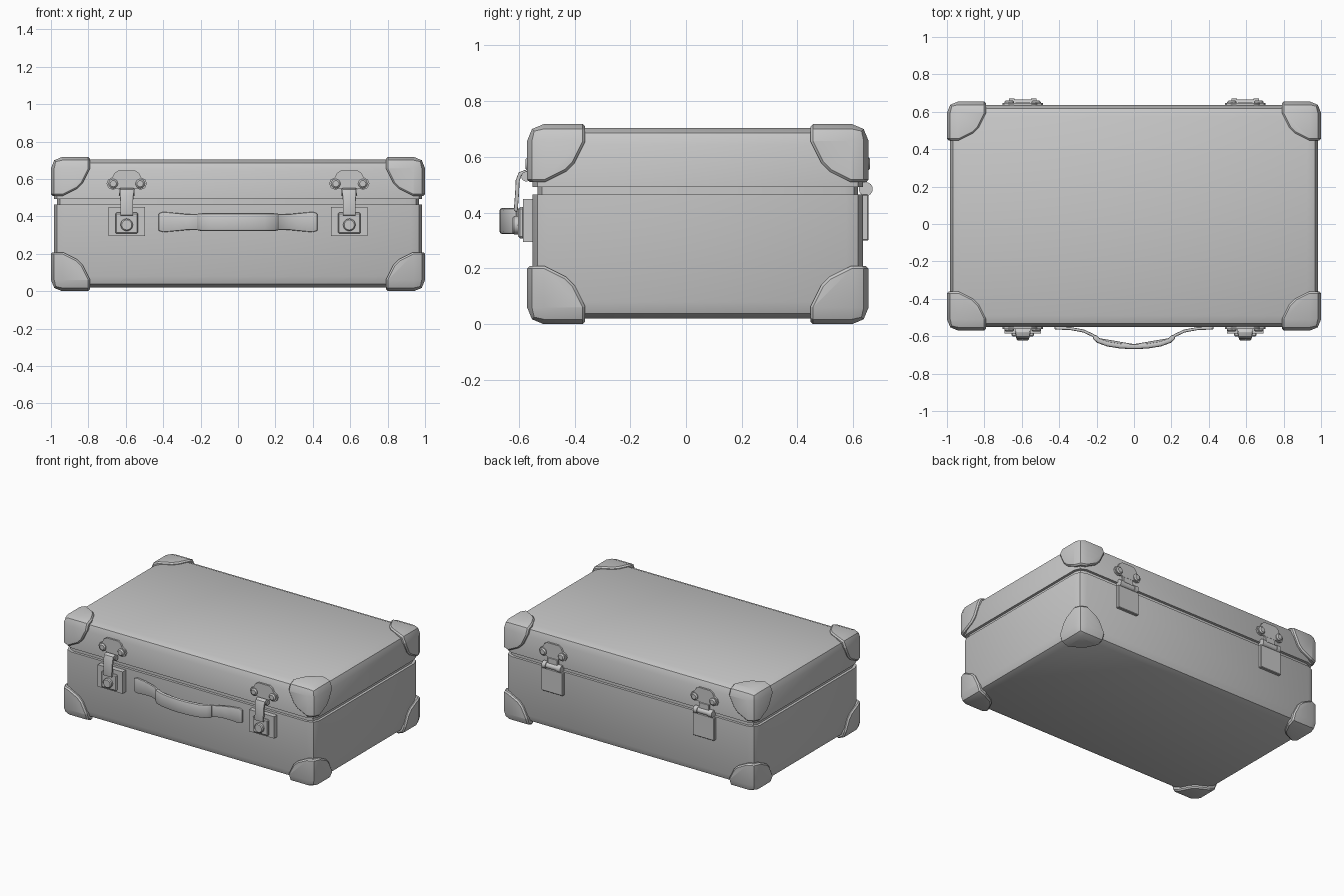
import bpy, bmesh, math
from mathutils import Vector, Matrix

if "Cube" in bpy.data.objects:
    bpy.data.objects.remove(bpy.data.objects["Cube"], do_unlink=True)

grey = bpy.data.materials.new("plain grey")
grey.use_nodes = True
grey.diffuse_color = (0.58, 0.58, 0.58, 1)
grey.node_tree.nodes["Principled BSDF"].inputs["Base Color"].default_value = (0.58, 0.58, 0.58, 1)
parts = []


def finish(bm, name):
    """Turn a bmesh into a named, coloured object."""
    bmesh.ops.recalc_face_normals(bm, faces=bm.faces)
    mesh = bpy.data.meshes.new(name)
    bm.to_mesh(mesh)
    bm.free()
    mesh.materials.append(grey)
    obj = bpy.data.objects.new(name, mesh)
    bpy.context.collection.objects.link(obj)
    parts.append(obj)
    return obj


def soften(bm, width, angle=50, segments=1):
    """Bevel every edge sharper than the angle."""
    bmesh.ops.recalc_face_normals(bm, faces=bm.faces)
    edges = [e for e in bm.edges if len(e.link_faces) == 2
             and e.calc_face_angle(0) > math.radians(angle)]
    bmesh.ops.bevel(bm, geom=edges, offset=width, segments=segments, profile=0.5,
                    affect='EDGES', clamp_overlap=True)


def box(name, lo, hi, bevel=0.0, segments=1, cuts=(), rim=0.0):
    """Bevelled box, clipped by planes given as (point, outward normal)."""
    lo, hi = Vector(lo), Vector(hi)
    bm = bmesh.new()
    bmesh.ops.create_cube(bm, size=1)
    for v in bm.verts:
        v.co = Vector((lo[i] + (v.co[i] + 0.5) * (hi[i] - lo[i]) for i in range(3)))
    if bevel:
        soften(bm, bevel, segments=segments)
    for point, normal in cuts:
        bmesh.ops.bisect_plane(bm, geom=bm.verts[:] + bm.edges[:] + bm.faces[:], dist=1e-5,
                               plane_co=point, plane_no=normal, clear_outer=True)
        bmesh.ops.holes_fill(bm, edges=[e for e in bm.edges if e.is_boundary], sides=0)
    if rim:
        soften(bm, rim)
    return finish(bm, name)


def cylinder(name, centre, radius, length, axis, sides=16, bevel=0.0):
    bm = bmesh.new()
    turn = Matrix.Rotation(math.pi / 2, 4, 'X' if axis == 'y' else 'Y')
    bmesh.ops.create_cone(bm, cap_ends=True, segments=sides, radius1=radius, radius2=radius,
                          depth=length, matrix=Matrix.Translation(centre) @ turn)
    if bevel:
        soften(bm, bevel)
    return finish(bm, name)


def plate(name, half, cx, y0, y1):
    """Symmetric outline in x and z, extruded along y."""
    outline = half + [(-x, z) for x, z in reversed(half)]
    bm = bmesh.new()
    face = bm.faces.new([bm.verts.new((cx + x, y0, z)) for x, z in outline])
    new = bmesh.ops.extrude_face_region(bm, geom=[face])["geom"]
    bmesh.ops.translate(bm, vec=(0, y1 - y0, 0),
                        verts=[v for v in new if isinstance(v, bmesh.types.BMVert)])
    return finish(bm, name)


def ribbon(name, path, thick, place, bevel):
    """Strap along (u, y, half width) points; place maps (u, y, w) to space."""
    bm = bmesh.new()
    rings = []
    for i, (u, y, w) in enumerate(path):
        a, b = path[max(i - 1, 0)], path[min(i + 1, len(path) - 1)]
        t = Vector((b[0] - a[0], b[1] - a[1])).normalized() * thick / 2
        rings.append([bm.verts.new(place(u - t.y * s, y + t.x * s, w * k))
                      for s, k in ((-1, -1), (1, -1), (1, 1), (-1, 1))])
    for r, q in zip(rings, rings[1:]):
        for j in range(4):
            k = (j + 1) % 4
            bm.faces.new((r[j], r[k], q[k], q[j]))
    bm.faces.new(rings[0])
    bm.faces.new(rings[-1])
    soften(bm, bevel, segments=2)
    return finish(bm, name)


# Case: base, lid and the recessed lip between them
lo, hi = (-0.985, -0.55, 0.02), (0.985, 0.635, 0.704)
box("case_base", lo, hi, 0.06, 2, [((0, 0, 0.465), (0, 0, 1))])
box("case_lid", lo, hi, 0.06, 2, [((0, 0, 0.492), (0, 0, -1))])
inset = 0.018
box("seam_lip", [c + inset for c in lo], [c - inset for c in hi], 0.05, 2,
    [((0, 0, 0.52), (0, 0, 1)), ((0, 0, 0.44), (0, 0, -1))])

# Eight corner guards, clipped from a slightly larger shell
lo, hi = Vector((-1, -0.57, 0)), Vector((1, 0.655, 0.718))
for sx, xname in ((-1, "right"), (1, "left")):
    for sy, yname in ((-1, "front"), (1, "back")):
        for sz, zname in ((-1, "lower"), (1, "upper")):
            sign = (sx, sy, sz)
            corner = Vector((hi[i] if sign[i] > 0 else lo[i] for i in range(3)))
            cuts = []

            def clip(weights, reach):
                n = Vector((-sign[i] * weights[i] for i in range(3)))
                cuts.append((corner + n * (reach / n.length_squared), n.normalized()))

            for a in range(3):
                b = (a + 1) % 3
                for wa, wb, reach in ((1, 0, 0.208), (1, 1, 0.31), (2, 1, 0.48), (1, 2, 0.48)):
                    w = [0, 0, 0]
                    w[a], w[b] = wa, wb
                    clip(w, reach)
            box(f"corner_guard_{zname}_{yname}_{xname}", lo, hi, 0.06, 2, cuts, rim=0.009)

# Carrying handle: strap with a thicker grip
half_strap = [(0.425, -0.556, 0.046), (0.40, -0.557, 0.054), (0.34, -0.559, 0.049),
              (0.27, -0.572, 0.042), (0.22, -0.595, 0.042), (0.19, -0.618, 0.042)]
half_grip = [(0.215, -0.60, 0.046), (0.19, -0.623, 0.047), (0.14, -0.641, 0.047),
             (0.07, -0.652, 0.047)]


def mirrored(half, middle=()):
    return [(-x, y, w) for x, y, w in half] + list(middle) + half[::-1]


def along_x(u, y, w):
    return (u, y, 0.37 + w)


ribbon("handle_strap", mirrored(half_strap, [(0, -0.65, 0.042)]), 0.016, along_x, 0.006)
ribbon("handle_grip", mirrored(half_grip, [(0, -0.655, 0.047)]), 0.028, along_x, 0.01)

# Winged mounting plate shared by latches and hinges
wings = [(0.03, 0.535), (0.05, 0.55), (0.075, 0.542), (0.098, 0.552), (0.108, 0.575),
         (0.1, 0.596), (0.078, 0.608), (0.066, 0.632), (0.045, 0.646)]

for side, cx in (("right", -0.595), ("left", 0.595)):
    for face, y, s in (("latch", -0.55, -1), ("hinge", 0.635, 1)):
        plate(f"{face}_wing_plate_{side}", wings, cx, y - s * 0.01, y + s * 0.012)
        for k in (-1, 1):
            cylinder(f"{face}_screw_{side}", (cx + k * 0.072, y + s * 0.014, 0.575),
                     0.025, 0.024, 'y', bevel=0.008)

    # Front latch: base plate, lock block, button, hook and pivot
    box(f"latch_base_{side}", (cx - 0.098, -0.585, 0.295), (cx + 0.098, -0.54, 0.45))
    box(f"latch_block_{side}", (cx - 0.06, -0.602, 0.308), (cx + 0.06, -0.58, 0.42), 0.006)
    cylinder(f"latch_button_{side}", (cx, -0.608, 0.355), 0.033, 0.03, 'y', 20, 0.006)

    def along_z(u, y, w, cx=cx):
        return (cx + w, y, u)

    hook = [(0.535, -0.56, 0.036), (0.547, -0.578, 0.036), (0.54, -0.595, 0.036),
            (0.515, -0.604, 0.036), (0.47, -0.606, 0.034), (0.405, -0.611, 0.034)]
    ribbon(f"latch_hook_{side}", hook, 0.014, along_z, 0.003)
    cylinder(f"latch_pivot_{side}", (cx, -0.573, 0.53), 0.018, 0.085, 'x')

    # Back hinge: flap, knuckles and pin
    box(f"hinge_flap_{side}", (cx - 0.085, 0.625, 0.3), (cx + 0.085, 0.655, 0.465), 0.004)
    for k in (-1, 1):
        cylinder(f"hinge_knuckle_{side}", (cx + k * 0.058, 0.645, 0.485), 0.025, 0.03, 'x')
    cylinder(f"hinge_pin_{side}", (cx, 0.645, 0.485), 0.02, 0.11, 'x')
    box(f"hinge_leaf_{side}", (cx - 0.04, 0.625, 0.485), (cx + 0.04, 0.65, 0.545), 0.004)

# Smooth shading with crisp edges
for obj in bpy.context.selected_objects:
    obj.select_set(False)
for obj in parts:
    obj.select_set(True)
bpy.context.view_layer.objects.active = parts[0]
bpy.ops.object.shade_smooth_by_angle(angle=math.radians(30))
